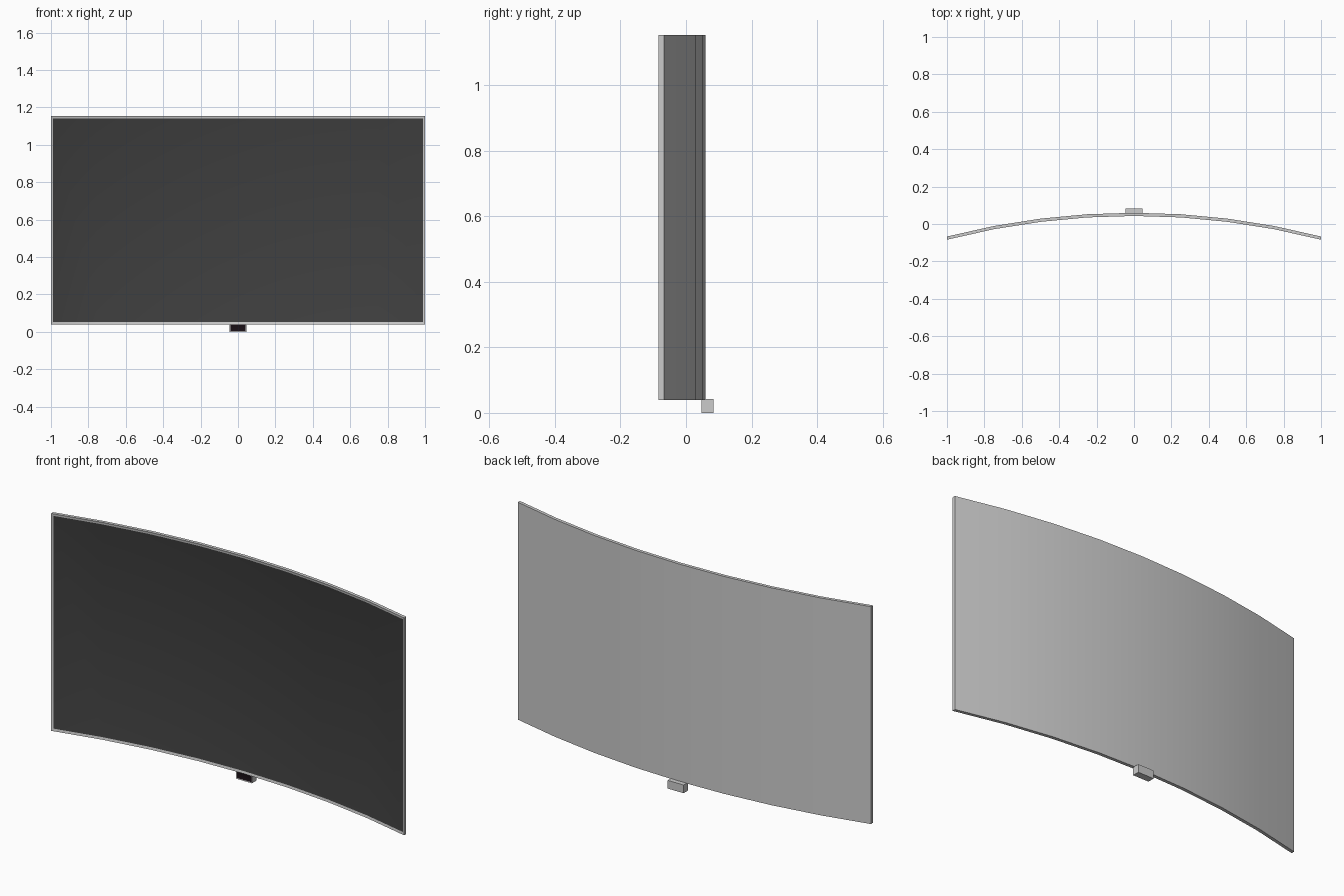
import bpy, bmesh

if "Cube" in bpy.data.objects:
    bpy.data.objects.remove(bpy.data.objects["Cube"])


def material(name, color):
    m = bpy.data.materials.new(name)
    m.diffuse_color = color
    m.use_nodes = True
    m.node_tree.nodes["Principled BSDF"].inputs["Base Color"].default_value = m.diffuse_color
    return m


def inset_slab(name, half_w, z0, z1, depth, back_y, sag, segments, rim, recess, mats):
    """Slab bowed backwards along x, with a coloured inset front."""
    R = (half_w ** 2 + sag ** 2) / (2 * sag) if sag else 0
    bm = bmesh.new()
    rings = []
    for i in range(segments + 1):
        x = half_w * (2 * i / segments - 1)
        y = back_y - ((R - (R * R - x * x) ** 0.5) if sag else 0)
        rings.append([bm.verts.new(p) for p in (
            (x, y - depth, z0), (x, y, z0), (x, y, z1), (x, y - depth, z1))])
    front = []
    for a, b in zip(rings, rings[1:]):
        for k in range(4):
            j = (k + 1) % 4
            f = bm.faces.new((a[k], a[j], b[j], b[k]))
            if k == 3:
                front.append(f)
    bm.faces.new(rings[0])
    bm.faces.new(rings[-1])
    bmesh.ops.recalc_face_normals(bm, faces=bm.faces)
    bmesh.ops.inset_region(bm, faces=front, thickness=rim, depth=-recess,
                           use_even_offset=True, use_boundary=True)
    for f in front:
        f.material_index = 1
    me = bpy.data.meshes.new(name)
    bm.to_mesh(me)
    bm.free()
    for m in mats:
        me.materials.append(m)
    ob = bpy.data.objects.new(name, me)
    bpy.context.collection.objects.link(ob)
    bpy.context.view_layer.objects.active = ob
    ob.select_set(True)
    bpy.ops.object.shade_smooth_by_angle(angle=0.5)
    ob.select_set(False)
    return ob


grey = material("casing_grey", (0.6, 0.62, 0.63, 1))
dark = material("screen_dark", (0.05, 0.05, 0.05, 1))
black = material("sensor_black", (0.01, 0.005, 0.008, 1))

# Curved display panel with thin bezel
inset_slab("curved_screen", 1.0, 0.04, 1.153, 0.017, 0.06, 0.127, 8,
           0.012, 0.003, (grey, dark))

# Small sensor box below the panel
inset_slab("sensor_box", 0.045, 0.0, 0.042, 0.036, 0.084, 0, 1,
           0.004, 0.002, (grey, black))
